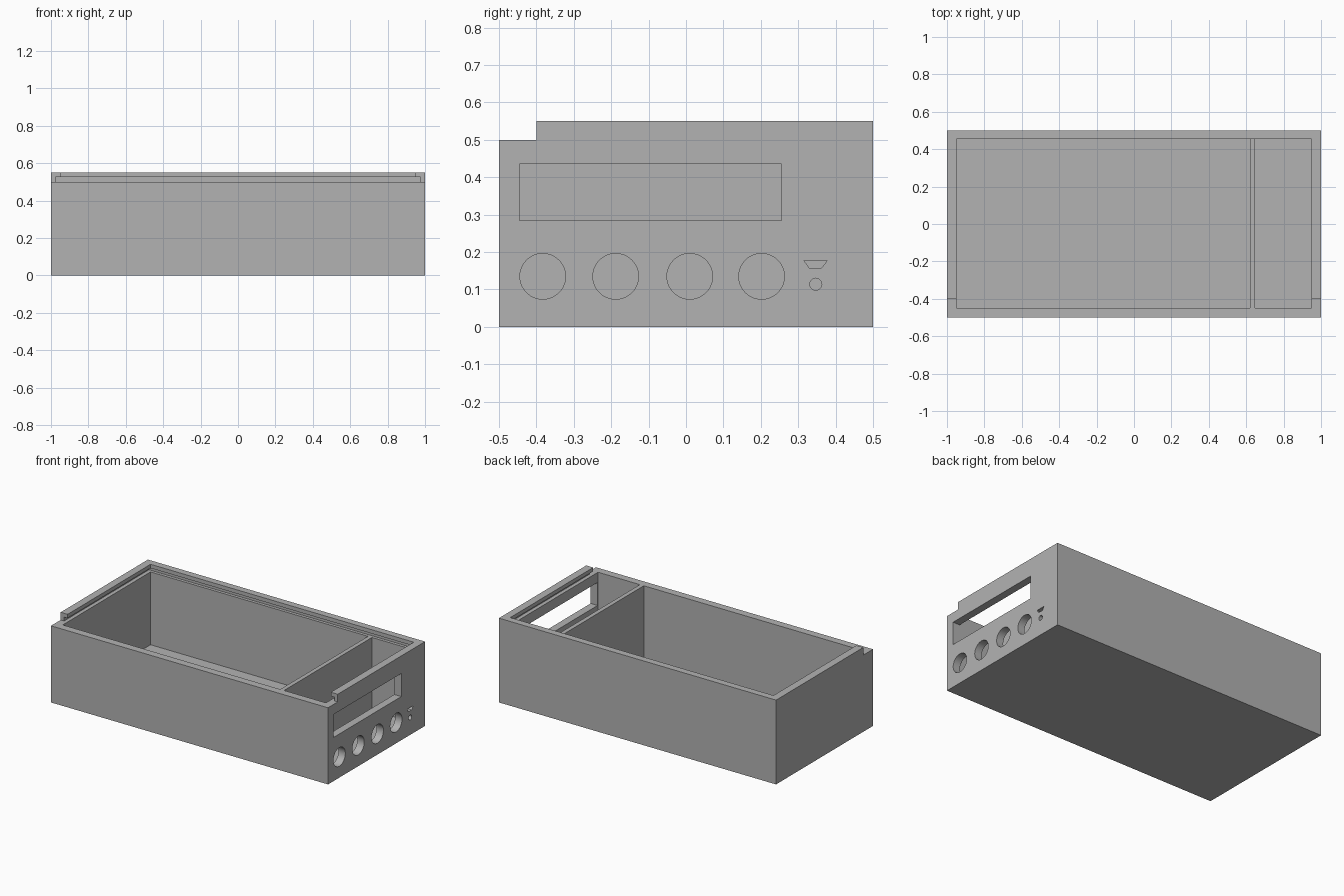
import bpy
import bmesh
import math
from mathutils import Vector

cube = bpy.data.objects.get("Cube")
if cube:
    bpy.data.objects.remove(cube, do_unlink=True)

grey = bpy.data.materials.new("plain_grey")
grey.use_nodes = True
colour = (0.448, 0.448, 0.448, 1)
grey.diffuse_color = colour
grey.node_tree.nodes["Principled BSDF"].inputs["Base Color"].default_value = colour


def prism(name, outline, start, direction):
    """Extrude a closed outline along a direction vector."""
    bm = bmesh.new()
    face = bm.faces.new([bm.verts.new(Vector(start) + Vector(p)) for p in outline])
    side = bmesh.ops.extrude_face_region(bm, geom=[face])
    moved = [v for v in side["geom"] if isinstance(v, bmesh.types.BMVert)]
    bmesh.ops.translate(bm, verts=moved, vec=direction)
    if not any(f == face for f in bm.faces):
        bm.faces.new(bm.verts[:len(outline)])
    bmesh.ops.recalc_face_normals(bm, faces=bm.faces[:])
    mesh = bpy.data.meshes.new(name)
    bm.to_mesh(mesh)
    bm.free()
    mesh.materials.append(grey)
    obj = bpy.data.objects.new(name, mesh)
    bpy.context.collection.objects.link(obj)
    return obj


def box(name, x, y, z):
    corners = [(x[0], y[0], 0), (x[1], y[0], 0), (x[1], y[1], 0), (x[0], y[1], 0)]
    return prism(name, corners, (0, 0, z[0]), (0, 0, z[1] - z[0]))


def side_hole(name, outline):
    """A cutter through the right-hand end panel, outlined in y and z."""
    return prism(name, [(0, y, z) for y, z in outline], (0.9, 0, 0), (0.2, 0, 0))


def round_hole(name, y, z, radius, sides=48):
    turn = [math.tau * i / sides for i in range(sides)]
    return side_hole(name, [(y + radius * math.cos(a), z + radius * math.sin(a)) for a in turn])


# Case body
case = box("case_body", (-1, 1), (-0.5, 0.5), (0, 0.55))

# Cavity, lid groove and the low front edge where the lid slides in
cutters = [
    box("cavity_cutter", (-0.95, 0.95), (-0.45, 0.455), (0.025, 0.6)),
    box("lid_groove_cutter", (-0.975, 0.975), (-0.6, 0.475), (0.5, 0.525)),
    box("front_edge_cutter", (-1.1, 1.1), (-0.6, -0.4), (0.5, 0.6)),
]

# Display window, four knob holes, connector slot and small jack hole
cutters.append(side_hole("window_cutter", [(-0.445, 0.285), (0.255, 0.285), (0.255, 0.435), (-0.445, 0.435)]))
for y in (-0.383, -0.188, 0.01, 0.202):
    cutters.append(round_hole("knob_hole_cutter", y, 0.135, 0.061))
cutters.append(side_hole("connector_cutter", [(0.33, 0.157), (0.362, 0.157), (0.378, 0.178), (0.315, 0.178)]))
cutters.append(round_hole("jack_cutter", 0.347, 0.114, 0.016, 32))

bpy.ops.object.select_all(action="DESELECT")
bpy.context.view_layer.objects.active = case
case.select_set(True)
for cutter in cutters:
    cutter.hide_render = True
    cut = case.modifiers.new("cut", "BOOLEAN")
    cut.operation = "DIFFERENCE"
    cut.solver = "EXACT"
    cut.object = cutter
    bpy.ops.object.modifier_apply(modifier=cut.name)
    bpy.data.objects.remove(cutter, do_unlink=True)
bpy.ops.object.shade_smooth_by_angle(angle=math.radians(30))

# Dividing wall between the two compartments
box("partition_wall", (0.62, 0.648), (-0.45, 0.455), (0.025, 0.5))
